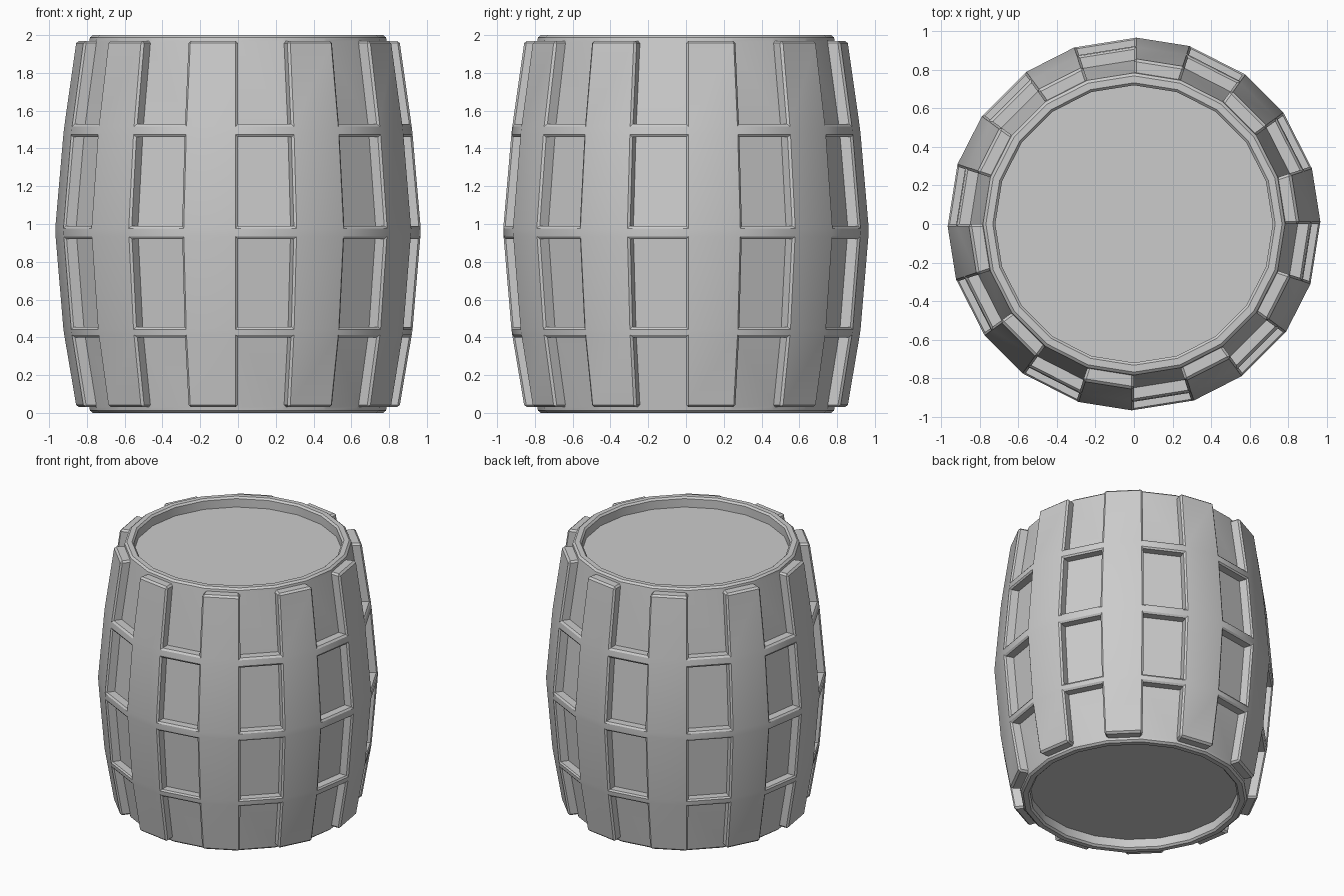
import bpy, bmesh, math

if "Cube" in bpy.data.objects:
    bpy.data.objects.remove(bpy.data.objects["Cube"])

SIDES = 20
STEP = 2 * math.pi / SIDES
RAISE = 0.07
RIM, DISC, SINK = 0.785, 0.72, 0.077

# Height and outer radius at every stave / hoop break
outer = [(0.03, 0.857), (0.40, 0.92), (0.455, 0.928), (0.92, 0.967),
         (0.99, 0.97), (1.46, 0.928), (1.53, 0.92), (1.97, 0.857)]
hoop_rows = {1, 3, 5}

bm = bmesh.new()


def ring(r, z):
    return [bm.verts.new((r * math.cos(i * STEP), r * math.sin(i * STEP), z))
            for i in range(SIDES)]


def bridge(a, b):
    return [bm.faces.new((a[i], a[(i + 1) % SIDES], b[(i + 1) % SIDES], b[i]))
            for i in range(SIDES)]


# Inner barrel body: sunken bottom, rim, bulging wall, rim, sunken lid
profile = [(DISC, SINK), (DISC, 0), (RIM - 0.003, 0)]
profile += [(r - RAISE, z) for z, r in outer]
profile += [(RIM - 0.003, 2), (DISC, 2), (DISC, 2 - SINK)]
rings = [ring(r, z) for r, z in profile]
rows = [bridge(a, b) for a, b in zip(rings, rings[1:])]
bm.faces.new(rings[0][::-1])
bm.faces.new(rings[-1])
bm.normal_update()

# Raised staves (every other side) joined by three hoops
raised = [f for k in range(len(outer) - 1) for i, f in enumerate(rows[k + 3])
          if i % 2 == 0 or k in hoop_rows]
res = bmesh.ops.extrude_face_region(bm, geom=raised)
old = [f for f in raised if f.is_valid and f not in res["geom"]]
if old:
    bmesh.ops.delete(bm, geom=old, context='FACES')
for v in [g for g in res["geom"] if isinstance(g, bmesh.types.BMVert)]:
    r = math.hypot(v.co.x, v.co.y)
    v.co.x *= (r + RAISE) / r
    v.co.y *= (r + RAISE) / r
bmesh.ops.recalc_face_normals(bm, faces=bm.faces)
bm.normal_update()

# Small chamfer on the outward edges
sharp = [e for e in bm.edges if len(e.link_faces) == 2 and e.is_convex
         and e.calc_face_angle() > math.radians(40)]
bmesh.ops.bevel(bm, geom=sharp, offset=0.013, offset_type='OFFSET',
                segments=1, profile=0.5, affect='EDGES', clamp_overlap=True)

mesh = bpy.data.meshes.new("barrel")
bm.to_mesh(mesh)
bm.free()
barrel = bpy.data.objects.new("barrel", mesh)
bpy.context.collection.objects.link(barrel)
bpy.context.view_layer.objects.active = barrel
barrel.select_set(True)
bpy.ops.object.shade_smooth_by_angle(angle=math.radians(30))
